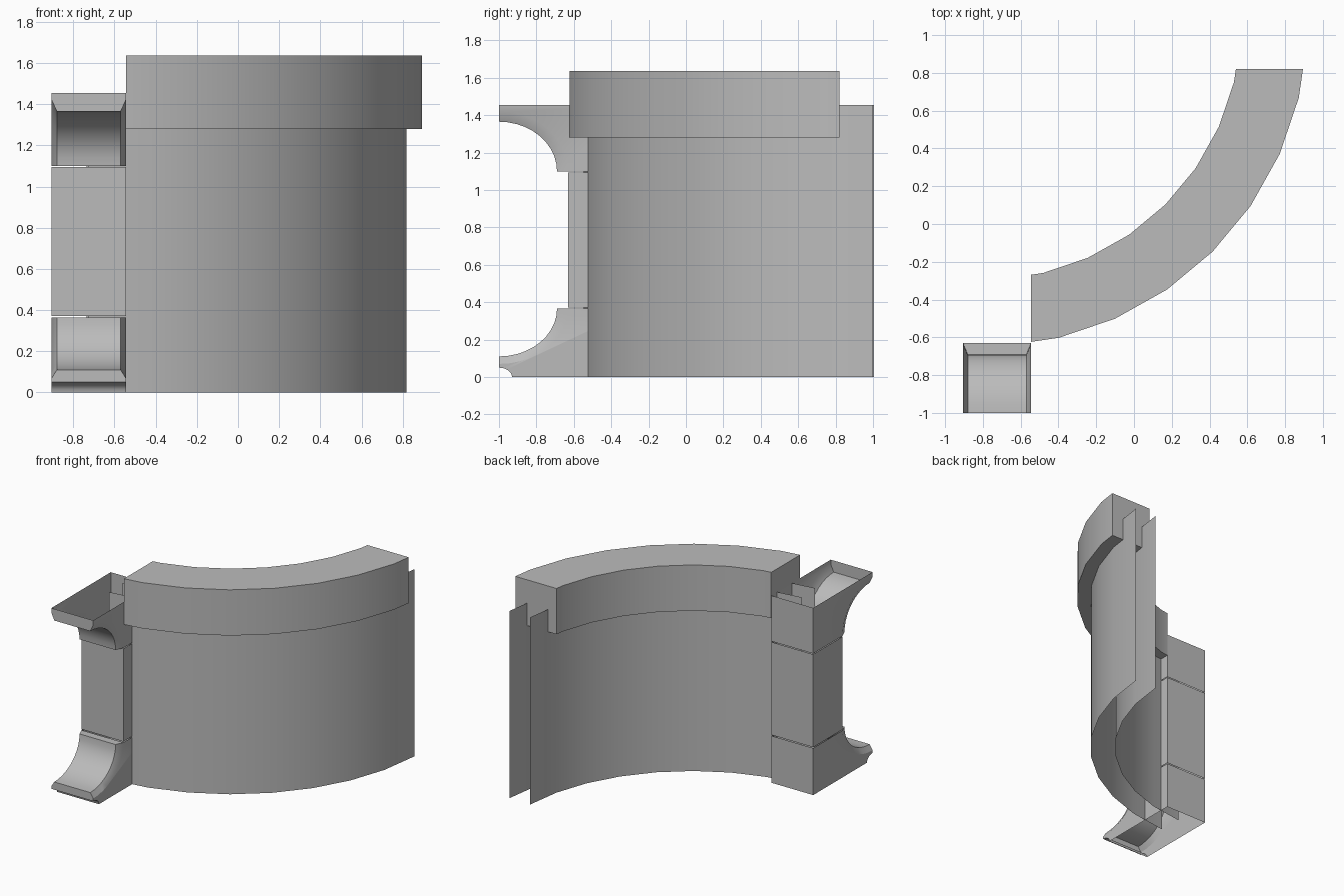
import bpy, bmesh
from math import sin, cos, pi, radians

if "Cube" in bpy.data.objects:
    bpy.data.objects.remove(bpy.data.objects["Cube"], do_unlink=True)

stone = bpy.data.materials.new("grey stone")
stone.use_nodes = True
GREY = (0.5, 0.5, 0.5, 1)
stone.diffuse_color = GREY
stone.node_tree.nodes["Principled BSDF"].inputs["Base Color"].default_value = GREY

CX, CY = -0.80, 1.07                 # centre of the wall's arc
LEFT, RIGHT, MID = -0.905, -0.545, -0.725   # pillar sides and axis
FRONT, BACK, TIP = -0.63, -0.27, -1.0       # pillar depth and flare tip


def finish(name, bm, smooth=True):
    bmesh.ops.remove_doubles(bm, verts=bm.verts, dist=0.0005)
    bmesh.ops.recalc_face_normals(bm, faces=bm.faces)
    mesh = bpy.data.meshes.new(name)
    bm.to_mesh(mesh)
    bm.free()
    mesh.materials.append(stone)
    obj = bpy.data.objects.new(name, mesh)
    bpy.context.collection.objects.link(obj)
    if smooth:
        bpy.ops.object.select_all(action='DESELECT')
        obj.select_set(True)
        bpy.context.view_layer.objects.active = obj
        bpy.ops.object.shade_smooth_by_angle(angle=radians(30))
    return obj


def face(bm, points):
    return bm.faces.new([bm.verts.new(p) for p in points])


def arc_points(radius, angles):
    return [(CX + radius * sin(radians(a)), CY - radius * cos(radians(a))) for a in angles]


def curtain(bm, path, low, high):
    for a, b in zip(path, path[1:]):
        face(bm, [(*a, low), (*b, low), (*b, high), (*a, high)])


inner_angles = [13.5 + 10.5 * i for i in range(7)]

# Two thin curved wall skins, reaching into the pillar axis
for name, radius in (("outer_wall", 1.62), ("inner_wall", 1.44)):
    bm = bmesh.new()
    curtain(bm, arc_points(radius, [2.6] + inner_angles + [87.4]), 0, 1.455)
    finish(name, bm)

# Solid coping, cut square at both ends
bm = bmesh.new()
cap_angles = [3] + inner_angles + [87]
loop = arc_points(1.72, cap_angles) + arc_points(1.367, cap_angles)[::-1]
base = face(bm, [(*p, 1.28) for p in loop])
top = bmesh.ops.extrude_face_region(bm, geom=[base], use_keep_orig=True)
bmesh.ops.translate(bm, vec=(0, 0, 0.356),
                    verts=[v for v in top["geom"] if isinstance(v, bmesh.types.BMVert)])
for co, normal in (((RIGHT, 0, 0), (-1, 0, 0)), ((0, 0.82, 0), (0, 1, 0))):
    geom = bm.verts[:] + bm.edges[:] + bm.faces[:]
    cut = bmesh.ops.bisect_plane(bm, geom=geom, plane_co=co, plane_no=normal, clear_outer=True)
    edges = [e for e in cut["geom_cut"] if isinstance(e, bmesh.types.BMEdge)]
    bmesh.ops.holes_fill(bm, edges=edges, sides=0)
finish("coping", bm)

# Hollow pillar shaft
bm = bmesh.new()
square = [(LEFT, FRONT), (RIGHT, FRONT), (RIGHT, BACK), (LEFT, BACK), (LEFT, FRONT)]
curtain(bm, square, 0.372, 1.094)
finish("pillar_shaft", bm, False)


def quarter(ry, z_body, z_tip, steps=10):
    """Hollow curve from the pillar body out to the flare tip."""
    return [(TIP + ry * cos(t), z_body + (z_tip - z_body) * sin(t))
            for t in (pi / 2 * i / steps for i in range(steps + 1))]


def flare(name, z_body, z_lip, z_cheek, edge, z_end):
    """Open block with a hollow-curved front, chamfered sides and a lip."""
    bm = bmesh.new()
    wide, narrow = 0.18, 0.155
    front = quarter(0.31, z_body, z_lip)
    cheek = quarter(0.37, z_body, z_cheek)

    def span(a, wa, b, wb):
        face(bm, [(MID - wa, *a), (MID + wa, *a), (MID + wb, *b), (MID - wb, *b)])

    for a, b in zip(front, front[1:]):
        span(a, narrow, b, narrow)
    span(cheek[0], wide, front[0], narrow)
    span(front[-1], narrow, cheek[-1], wide)
    lip = [cheek[-1]] + edge
    for a, b in zip(lip, lip[1:]):
        span(a, wide, b, wide)
    span((BACK, z_body), wide, (BACK, z_end), wide)
    for side in (-1, 1):
        xw, xn = MID + side * wide, MID + side * narrow
        for i in range(len(front) - 1):
            face(bm, [(xn, *front[i]), (xn, *front[i + 1]), (xw, *cheek[i + 1]), (xw, *cheek[i])])
        face(bm, [(xw, *p) for p in cheek + edge + [(BACK, z_end), (BACK, z_body)]])
    finish(name, bm)


# Base with a small cove under the toe, and the capital above
cove = [(TIP + 0.07 * sin(t), 0.05 * cos(t)) for t in (pi / 2 * i / 5 for i in range(6))]
flare("pillar_base", 0.365, 0.11, 0.07, cove, 0)
flare("pillar_capital", 1.10, 1.365, 1.42, [(TIP, 1.455)], 1.455)
